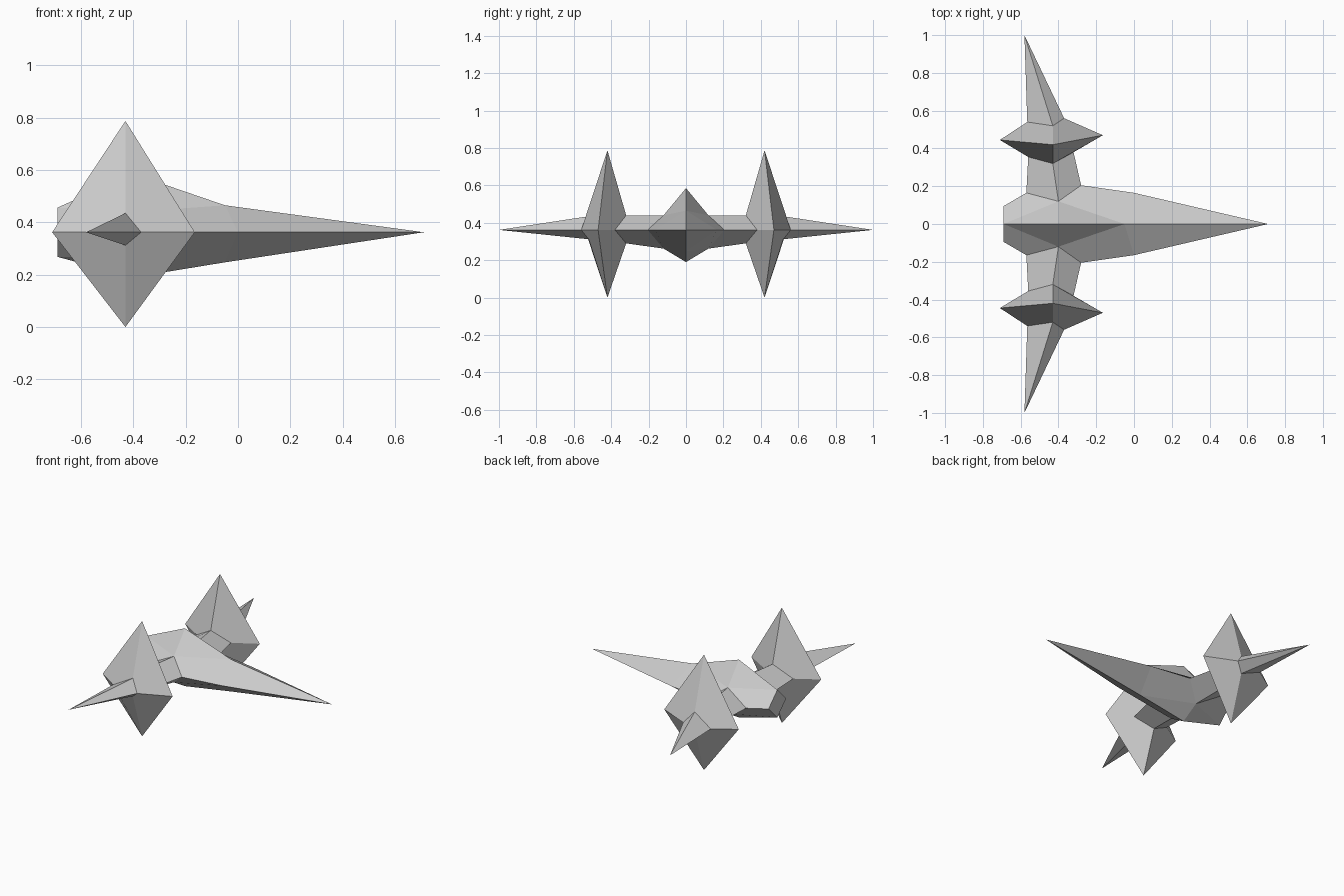
import bpy, bmesh

if "Cube" in bpy.data.objects:
    bpy.data.objects.remove(bpy.data.objects["Cube"])

MID = 0.362  # height of the waterline edge


def finish(name, bm):
    bmesh.ops.remove_doubles(bm, verts=bm.verts[:], dist=0.0005)
    bmesh.ops.recalc_face_normals(bm, faces=bm.faces[:])
    mesh = bpy.data.meshes.new(name)
    bm.to_mesh(mesh)
    bm.free()
    obj = bpy.data.objects.new(name, mesh)
    bpy.context.collection.objects.link(obj)
    return obj


def add_face(bm, *points):
    bm.faces.new([bm.verts.new(p) for p in points])


def ring(x_mid, x_front, x_rear, y_mid, y_front, y_rear, top, bottom):
    """Diamond section: top, front, bottom, rear."""
    return [(x_mid, y_mid, top), (x_front, y_front, MID),
            (x_mid, y_mid, bottom), (x_rear, y_rear, MID)]


# Wing root shared by hull and wing
root = ring(-0.40, -0.28, -0.57, 0.12, 0.205, 0.165, 0.44, 0.262)

# Hull: pointed nose, faceted middle, diamond tail; wing roots left open
bm = bmesh.new()
nose = (0.71, 0, MID)
for side in (1, -1):
    def sided(p):
        return (p[0], p[1] * side, p[2])
    root_front, root_rear = sided(root[1]), sided(root[3])
    shoulder = (0.0, 0.165 * side, MID)
    tail_side = (-0.69, 0.095 * side, MID)
    # heights of tail, apex and neck, for the upper and lower halves
    for root_mid, z_tail, z_apex, z_neck in ((root[0], 0.456, 0.585, 0.465),
                                             (root[2], 0.268, 0.19, 0.247)):
        root_mid = sided(root_mid)
        tail, apex, neck = (-0.69, 0, z_tail), (-0.40, 0, z_apex), (-0.05, 0, z_neck)
        add_face(bm, tail, apex, root_mid)
        add_face(bm, tail, root_mid, root_rear, tail_side)
        add_face(bm, apex, neck, root_mid)
        add_face(bm, root_mid, neck, shoulder, root_front)
        add_face(bm, neck, nose, shoulder)
        add_face(bm, tail, tail_side, (-0.69, 0, MID))
finish("hull", bm)

# Wing: loft through stub, tall fin and outer spike, mirrored to the other side
sections = [
    root,
    ring(-0.43, -0.32, -0.56, 0.32, 0.38, 0.355, 0.44, 0.29),
    ring(-0.43, -0.165, -0.71, 0.42, 0.47, 0.445, 0.787, 0.0),
    ring(-0.43, -0.37, -0.565, 0.52, 0.56, 0.54, 0.435, 0.312),
]
tip = (-0.58, 1.0, MID)
bm = bmesh.new()
for i in range(4):
    j = (i + 1) % 4
    for a, b in zip(sections, sections[1:]):
        add_face(bm, a[i], a[j], b[j], b[i])
    add_face(bm, sections[-1][i], sections[-1][j], tip)
wing = finish("wing_with_fin", bm)
mirror = wing.modifiers.new("mirror", 'MIRROR')
mirror.use_axis = (False, True, False)
mirror.use_mirror_merge = False
